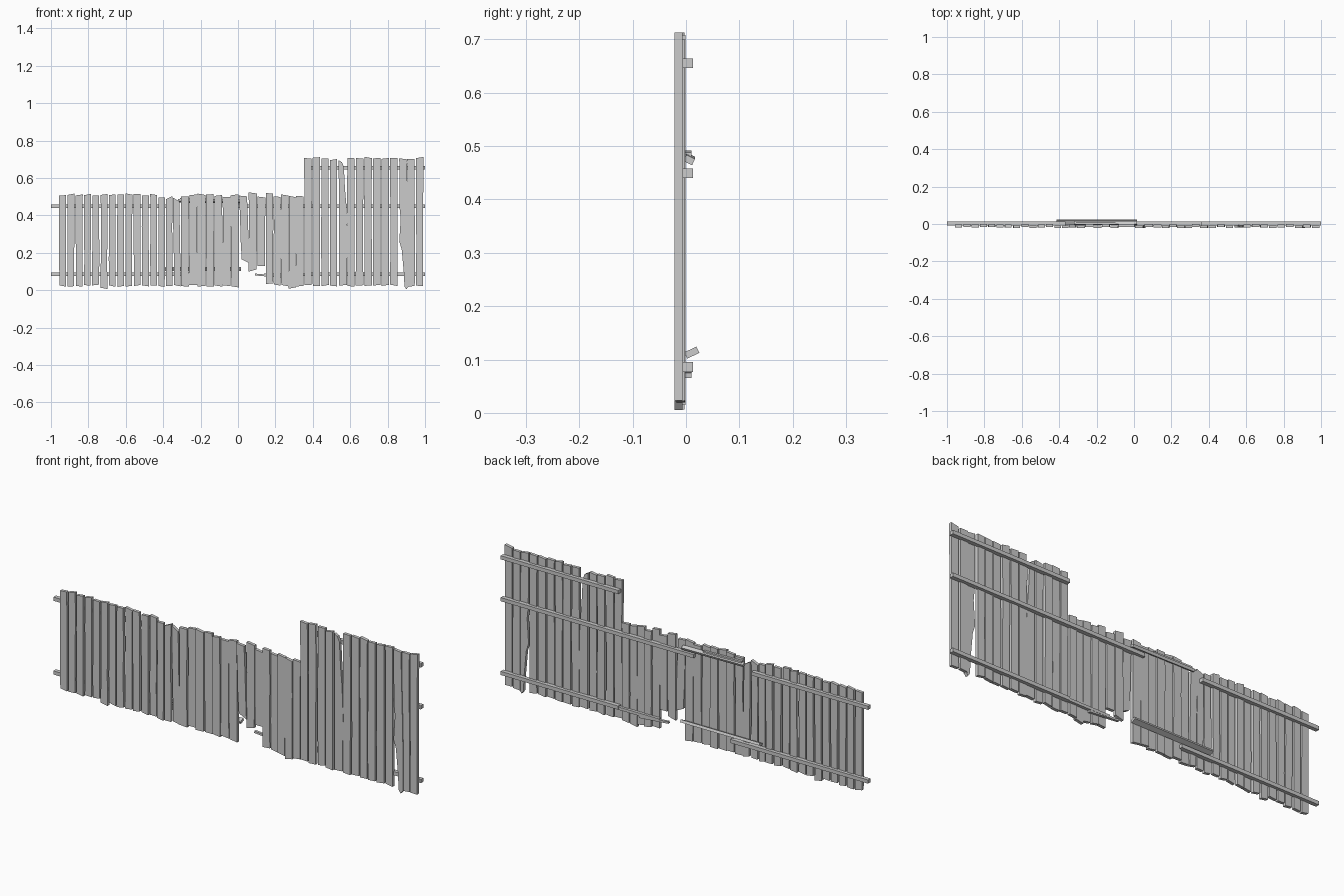
import bpy
import bmesh
import math
import random
from mathutils import Matrix, Vector

random.seed(7)
cube = bpy.data.objects.get("Cube")
if cube:
    bpy.data.objects.remove(cube)

wood = bpy.data.materials.new("weathered_grey_wood")
wood.use_nodes = True
GREY = (0.6, 0.6, 0.6, 1)
wood.diffuse_color = GREY
wood.node_tree.nodes["Principled BSDF"].inputs["Base Color"].default_value = GREY


def finish(bm, name):
    bmesh.ops.recalc_face_normals(bm, faces=bm.faces)
    mesh = bpy.data.meshes.new(name)
    bm.to_mesh(mesh)
    bm.free()
    mesh.materials.append(wood)
    obj = bpy.data.objects.new(name, mesh)
    bpy.context.collection.objects.link(obj)
    return obj


def board(name, outline, front, thickness=0.015):
    """Extrude an x-z outline backwards into a flat board."""
    bm = bmesh.new()
    face = bm.faces.new([bm.verts.new((x, front, z)) for x, z in outline])
    back = bmesh.ops.extrude_face_region(bm, geom=[face])
    moved = [v for v in back["geom"] if isinstance(v, bmesh.types.BMVert)]
    bmesh.ops.translate(bm, verts=moved, vec=(0, thickness, 0))
    return finish(bm, name)


def jitter(amount):
    return random.uniform(-amount, amount)


def plank(name, x0, x1, bottom, top, slant_top=0.0, slant_bottom=0.0, lean=0.0):
    """A hand-sawn plank with slightly wavy sides and slanted ends."""
    left, right = [], []
    for t in (0, 0.3, 0.65, 1):
        shift = lean * (t - 0.5)
        slant = slant_bottom * (1 - t) + slant_top * t
        z = bottom + (top - bottom) * t
        left.append((x0 + shift + jitter(0.0015), z - slant / 2))
        right.append((x1 + shift + jitter(0.0015), z + slant / 2))
    return board(name, left + right[::-1], random.choice((-0.022, -0.018, -0.016)))


def plank_row(name, start, end, count, top, gap, changes):
    """Evenly spaced planks; changes holds the odd ones by index."""
    pitch = (end - start) / count
    for i in range(count):
        if changes.get(i) == "skip":
            continue
        x = start + i * pitch
        values = dict(bottom=0.024 + jitter(0.004), top=top + jitter(0.007),
                      slant_top=jitter(0.008), slant_bottom=jitter(0.008))
        values.update(changes.get(i, {}))
        plank(f"{name}_{i + 1}", x, x + pitch - gap, **values)


# Low planks on the left, the sagging middle and the patched part
plank_row("left_plank", -0.955, -0.425, 12, 0.512, 0.008, {5: dict(bottom=0.01)})
plank_row("sagging_plank", -0.425, -0.305, 3, 0.49, 0.006, {
    1: dict(top=0.495, slant_top=0.016),
    2: dict(top=0.485, slant_top=-0.02, lean=-0.008)})
plank_row("middle_plank", -0.305, 0.008, 7, 0.506, 0.003, {
    6: dict(bottom=0.018, lean=-0.004)})
plank_row("short_plank", 0.012, 0.15, 3, 0.508, 0.004, {
    0: dict(bottom=0.155, slant_bottom=-0.02, lean=-0.014),
    1: dict(bottom=0.105, top=0.52, slant_bottom=0.012),
    2: dict(bottom=0.13, top=0.498)})
plank_row("patched_plank", 0.15, 0.352, 5, 0.506, 0.002, {
    0: dict(top=0.518, bottom=0.035), 3: dict(bottom=0.012)})

# Tall planks on the right, two of them broken
plank_row("tall_plank", 0.354, 0.998, 14, 0.705, 0.007, {4: "skip", 11: "skip"})
board("split_top_plank", [
    (0.54, 0.025), (0.582, 0.028), (0.586, 0.3), (0.58, 0.45), (0.572, 0.54),
    (0.566, 0.66), (0.555, 0.685), (0.538, 0.695), (0.54, 0.4)], -0.02)
board("split_bottom_plank", [
    (0.89, 0.02), (0.9, 0.005), (0.914, 0.022), (0.912, 0.3), (0.902, 0.7),
    (0.862, 0.705), (0.864, 0.44), (0.87, 0.38), (0.862, 0.26), (0.875, 0.22),
    (0.886, 0.1)], -0.022)


def rail(name, start, end, depth=0.02, height=0.018, roll=0.0):
    """A square bar between two points, rolled about its own length."""
    a, b = Vector(start), Vector(end)
    axis = b - a
    turn = axis.to_track_quat("X", "Z").to_matrix().to_4x4()
    size = Matrix.Diagonal((axis.length, depth, height, 1))
    bm = bmesh.new()
    place = Matrix.Translation((a + b) / 2) @ turn
    bmesh.ops.create_cube(bm, size=1, matrix=place @ Matrix.Rotation(roll, 4, "X") @ size)
    return finish(bm, name)


def level_rail(name, x0, x1, z):
    return rail(name, (x0, 0.003, z), (x1, 0.003, z))


# Straight rails behind the planks
level_rail("left_upper_rail", -1, -0.365, 0.449)
level_rail("left_lower_rail", -1, -0.25, 0.086)
level_rail("centre_upper_rail", -0.05, 0.36, 0.449)
for label, height in (("top", 0.655), ("middle", 0.449), ("bottom", 0.086)):
    level_rail(f"right_{label}_rail", 0.36, 1, height)

# Loose and broken rails
rail("loose_upper_rail", (-0.32, 0.006, 0.478), (0.015, 0.006, 0.474),
     depth=0.018, height=0.013, roll=math.radians(-25))
rail("loose_upper_splinter", (-0.31, 0.004, 0.488), (-0.1, 0.004, 0.484),
     depth=0.012, height=0.008)
rail("loose_lower_rail", (-0.415, 0.011, 0.113), (0.015, 0.011, 0.113),
     depth=0.025, height=0.013, roll=math.radians(25))
rail("broken_lower_rail", (0.14, 0.004, 0.083), (0.36, 0.004, 0.083),
     depth=0.014, height=0.014)
rail("broken_lower_splinter", (0.09, 0.004, 0.084), (0.25, 0.004, 0.07),
     depth=0.012, height=0.01)
